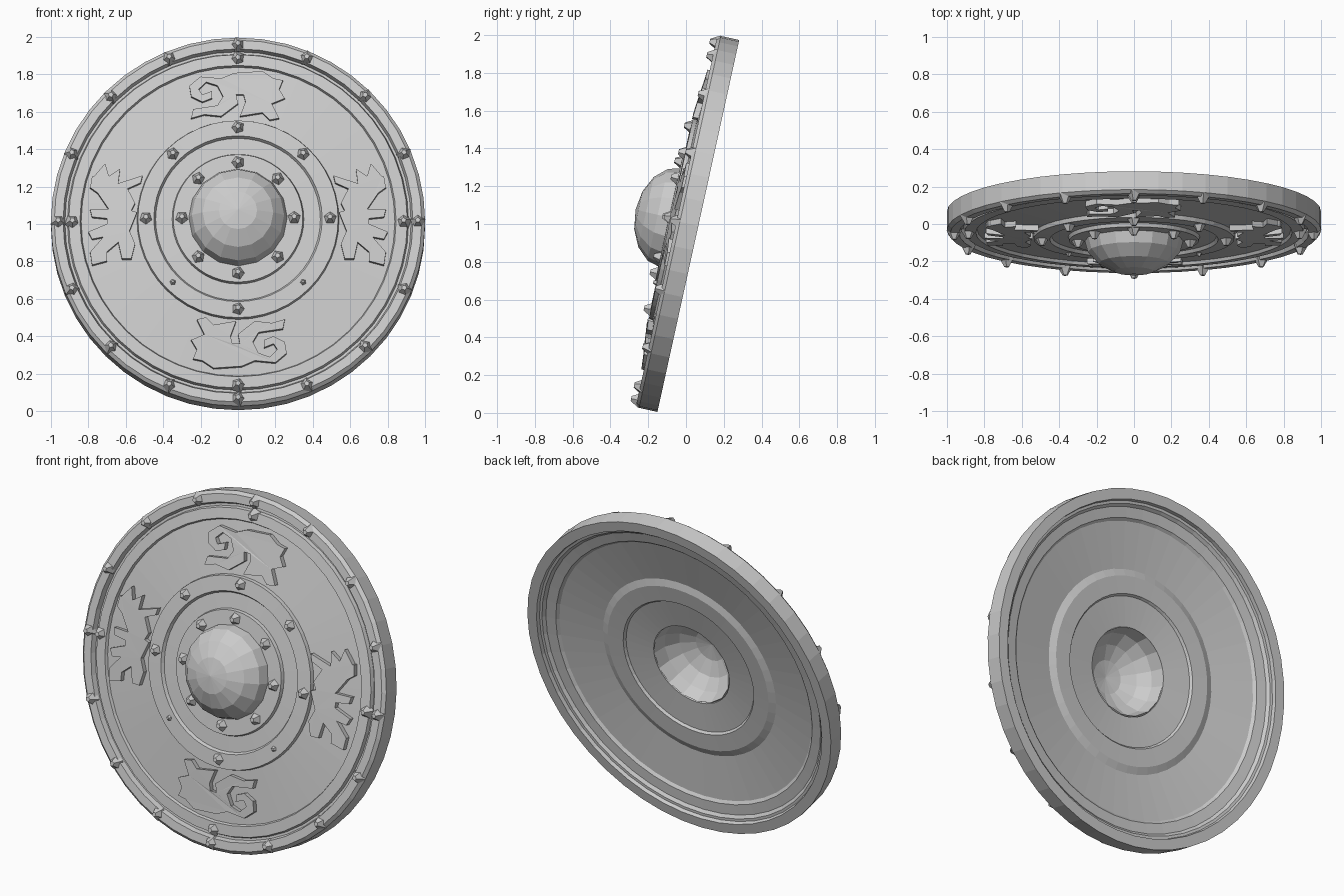
import bpy, bmesh, math
from mathutils import Matrix

cube = bpy.data.objects.get("Cube")
if cube:
    bpy.data.objects.remove(cube, do_unlink=True)

metal = bpy.data.materials.new("pale_grey")
metal.use_nodes = True
GREY = (0.6, 0.6, 0.6, 1)
metal.diffuse_color = GREY
metal.node_tree.nodes["Principled BSDF"].inputs["Base Color"].default_value = GREY

# Shield frame: local z is the outward axis, leaning back from upright
LEAN = math.radians(12.4)
FRAME = (Matrix.Translation((0, -0.05, 1.015))
         @ Matrix.Rotation(math.pi / 2 - LEAN, 4, 'X')
         @ Matrix.Diagonal((1, 1.008, 1, 1)))
CENTRE_RISE = 0.01


def finish(name, bm):
    bmesh.ops.recalc_face_normals(bm, faces=bm.faces)
    bm.transform(FRAME)
    mesh = bpy.data.meshes.new(name)
    bm.to_mesh(mesh)
    bm.free()
    mesh.materials.append(metal)
    obj = bpy.data.objects.new(name, mesh)
    bpy.context.collection.objects.link(obj)


def lathe(name, profile, sides, rise=0):
    """Spin a closed (radius, height) profile round the shield axis."""
    bm = bmesh.new()
    verts = [bm.verts.new((r, 0, z)) for r, z in profile]
    edges = [bm.edges.new((v, verts[i - 1])) for i, v in enumerate(verts)
             if profile[i][0] + profile[i - 1][0] > 0]
    bmesh.ops.spin(bm, geom=verts + edges, axis=(0, 0, 1), cent=(0, 0, 0),
                   angle=2 * math.pi, steps=sides, use_merge=False)
    bmesh.ops.remove_doubles(bm, verts=bm.verts, dist=0.0005)
    # Parts near the middle sit slightly high; the rim stays put
    for v in bm.verts:
        v.co.y += rise * max(0, 1 - v.co.xy.length)
    finish(name, bm)


def field_height(r):
    """Height of the gently domed field between the bands."""
    return -0.02 + (0.835 - r) * 0.1


# Stepped shield body: front surface inward, then hollow back outward
front = [(1, -0.018), (0.982, 0), (0.935, 0), (0.925, -0.03), (0.912, -0.03),
         (0.905, -0.008), (0.845, -0.003), (0.838, -0.02),
         (0.54, field_height(0.54)), (0.535, 0.032), (0.45, 0.036),
         (0.44, 0.018), (0.352, 0.022), (0.346, 0.042), (0.25, 0.044)]
back = [(0.25, 0.005), (0.42, -0.012), (0.43, -0.026), (0.53, -0.03),
        (0.57, -0.016), (0.83, -0.056), (0.845, -0.07), (0.905, -0.078),
        (0.92, -0.094), (0.935, -0.096), (0.94, -0.118), (1, -0.118)]
lathe("shield_body", front + back, 48, CENTRE_RISE)

# Hollow faceted boss
STEPS = 4
angles = [i * math.pi / 2 / STEPS for i in range(STEPS + 1)]
outer = [(0.267 * math.cos(a), 0.03 + 0.195 * math.sin(a)) for a in angles[:-1]]
inner = [(0.248 * math.cos(a), 0.005 + 0.195 * math.sin(a)) for a in angles[:-1]]
lathe("centre_boss", outer + [(0, 0.225), (0, 0.2)] + inner[::-1], 16,
      CENTRE_RISE * 1.5)


# Rings of blunt pyramid studs
def stud_ring(name, count, radius, height, rise=0, small=()):
    bm = bmesh.new()
    for i in range(count):
        a = 2 * math.pi * i / count
        k = 0.5 if i in small else 1
        place = (Matrix.Translation((0, rise, 0)) @ Matrix.Rotation(a, 4, 'Z')
                 @ Matrix.Translation((radius, 0, height + 0.012 * k)))
        bmesh.ops.create_cone(bm, cap_ends=True, segments=5, radius1=0.043 * k,
                              radius2=0.014 * k, depth=0.05 * k, matrix=place)
    finish(name, bm)


stud_ring("rim_studs", 16, 0.961, -0.004)
stud_ring("band_studs", 4, 0.885, -0.008)
stud_ring("middle_ring_studs", 8, 0.492, 0.032, CENTRE_RISE, small=(5, 7))
stud_ring("inner_ring_studs", 8, 0.3, 0.042, CENTRE_RISE)

# Raised beast ornaments, outlines in hundredths about their own centre
CURLED = [(-14, 3), (-14, -1), (-19, -3), (-25, 0), (-26, 6), (-20, 11),
          (-9, 10), (-2, 13), (13, 14), (19, 10), (24, 9), (22, 4), (25, -1),
          (18, -4), (22, -12), (17, -13), (13, -9), (1, -11), (4, -3), (3, 1),
          (-1, 1), (0, -4), (-9, -11), (-18, -10), (-25, -12), (-24, -7),
          (-11, -5), (-8, 0), (-11, 6), (-17, 8), (-21, 4), (-19, 1)]
CLAWED = [(-10, 21), (-4, 28), (-2, 21), (4, 25), (3, 17), (16, 21), (15, 17),
          (8, 14), (12, 6), (10, 2), (13, 1), (9, -9), (12, -16), (10, -24),
          (5, -24), (3, -15), (-3, -20), (-3, -25), (-11, -27), (-12, -20),
          (-5, -12), (-11, -13), (-13, -9), (-3, -5), (-3, -2), (-11, -1),
          (-12, 3), (-2, 3), (-8, 12), (-12, 15), (-11, 21)]


def ornament(name, outline, centre, sx, sy):
    """Plate following the field, flipped by the signs sx and sy."""
    bm = bmesh.new()
    points = [(sx * (centre[0] + u / 100), sy * (centre[1] + v / 100))
              for u, v in outline]
    low, high = [[bm.verts.new((x, y, lift)) for x, y in points]
                 for lift in (-0.01, 0.03)]
    for i in range(len(low)):
        bm.faces.new((low[i - 1], low[i], high[i], high[i - 1]))
    caps = [bm.faces.new(low[::-1]), bm.faces.new(high)]
    bm.normal_update()
    bmesh.ops.triangulate(bm, faces=caps, ngon_method='EAR_CLIP')
    for v in bm.verts:
        v.co.z += field_height(v.co.xy.length)
    finish(name, bm)


ornament("top_ornament", CURLED, (0, 0.672), 1, 1)
ornament("bottom_ornament", CURLED, (0, 0.66), -1, -1)
ornament("right_ornament", CLAWED, (-0.67, 0.03), 1, 1)
ornament("left_ornament", CLAWED, (-0.67, 0.03), -1, 1)
